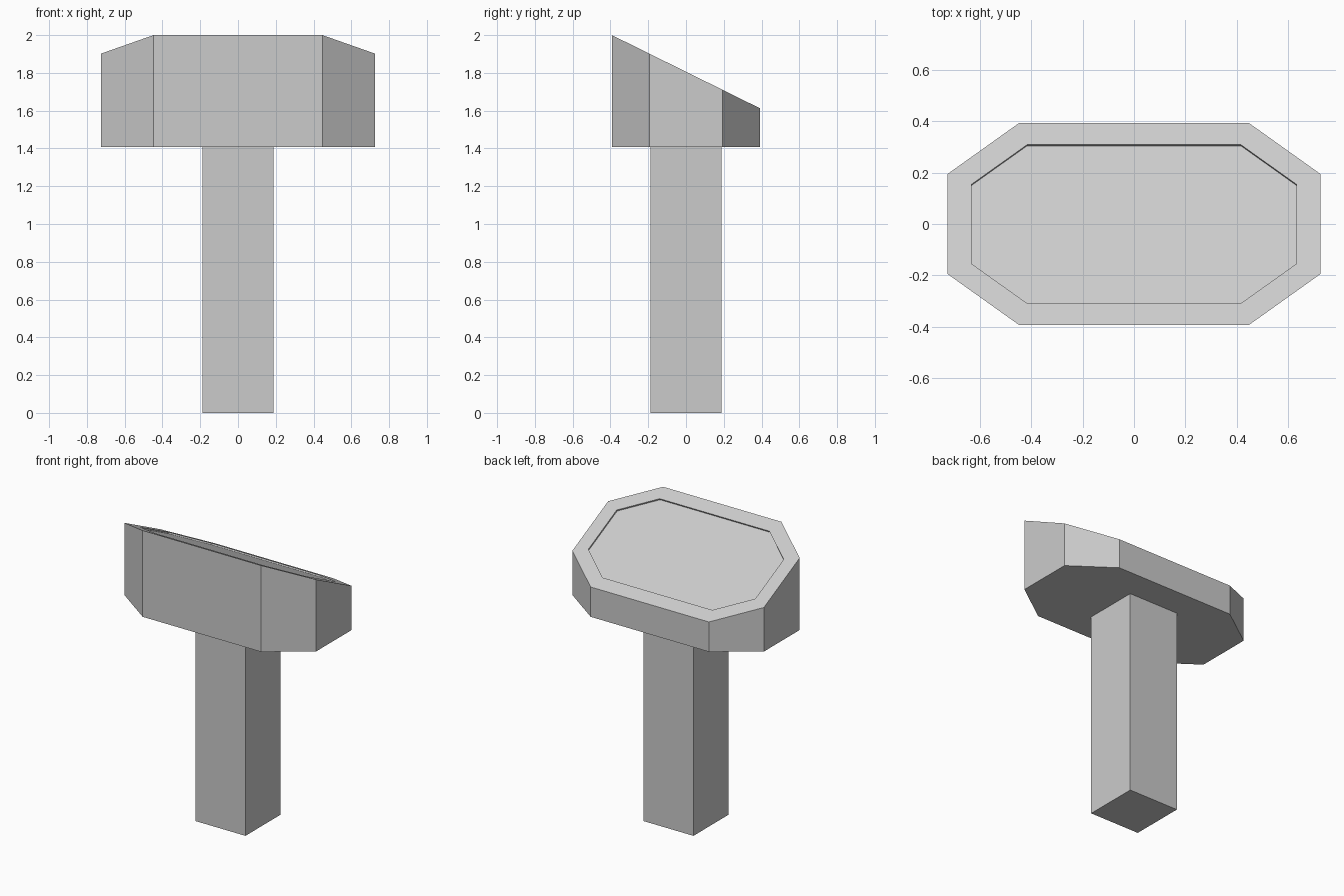
import bpy, bmesh

if "Cube" in bpy.data.objects:
    bpy.data.objects.remove(bpy.data.objects["Cube"])


def finish(name, bm):
    bmesh.ops.recalc_face_normals(bm, faces=bm.faces[:])
    mesh = bpy.data.meshes.new(name)
    bm.to_mesh(mesh)
    bm.free()
    obj = bpy.data.objects.new(name, mesh)
    bpy.context.collection.objects.link(obj)
    return obj


def extrude_profile(points, z0, top):
    """Prism from z0 up to the height given by top(y); returns bmesh and top face."""
    bm = bmesh.new()
    base = bm.faces.new([bm.verts.new((x, y, z0)) for x, y in points])
    roof = bmesh.ops.extrude_face_region(bm, geom=[base], use_keep_orig=True)["geom"]
    for v in roof:
        if isinstance(v, bmesh.types.BMVert):
            v.co.z = top(v.co.y)
    face = next(f for f in roof if isinstance(f, bmesh.types.BMFace))
    bmesh.ops.recalc_face_normals(bm, faces=bm.faces[:])
    bm.normal_update()
    return bm, face


HEAD_Z = 1.408

# Square post
s = 0.189
bm, _ = extrude_profile([(-s, -s), (s, -s), (s, s), (-s, s)], 0, lambda y: HEAD_Z)
finish("post", bm)

# Eight-sided head with sloped top
quarter = [(0.726, 0.194), (0.448, 0.392)]
half = quarter + [(-x, y) for x, y in reversed(quarter)]
outline = half + [(-x, -y) for x, y in half]
bm, top_face = extrude_profile(outline, HEAD_Z, lambda y: 1.806 - 0.494 * y)

# Shallow sunken panel in the sloped top
bmesh.ops.inset_region(bm, faces=[top_face], thickness=0.093, use_even_offset=True)
normal = top_face.normal.copy()
panel = bmesh.ops.extrude_discrete_faces(bm, faces=[top_face])["faces"][0]
for v in panel.verts:
    v.co -= normal * 0.01
finish("sloped_head", bm)
